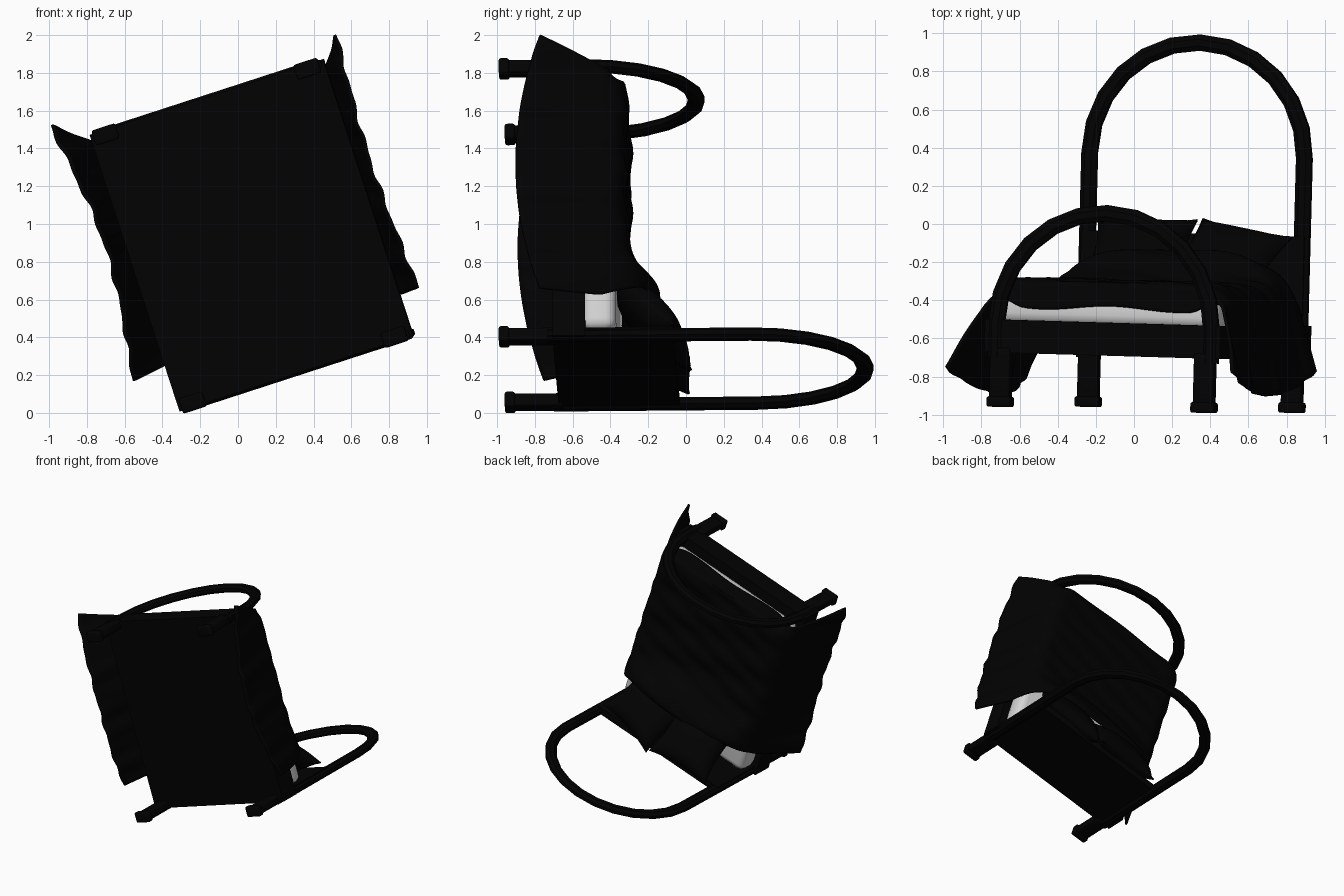
import bpy, bmesh
from math import sin, cos, pi, radians, exp
from mathutils import Matrix, Vector

cube = bpy.data.objects.get("Cube")
if cube:
    bpy.data.objects.remove(cube, do_unlink=True)

# Bed frame of reference: x across, y towards the head, z up from the feet
TURN, TILT = radians(18), 0.028
across = Vector((cos(TURN), -TILT, sin(TURN))).normalized()
to_head = Vector((sin(TURN), 0, -cos(TURN)))
up = across.cross(to_head)
POSE = Matrix((across, to_head, up)).transposed().to_4x4()
POSE.translation = (0.063, -0.965, 0.938)

HALF_W, HALF_L = 0.65, 0.77


def material(name, value):
    m = bpy.data.materials.new(name)
    m.use_nodes = True
    colour = (value, value, value, 1)
    m.diffuse_color = colour
    m.node_tree.nodes["Principled BSDF"].inputs["Base Color"].default_value = colour
    return m


FRAME = material("black frame", 0.0006)
FABRIC = material("black fabric", 0.0004)
SHEET = material("light sheet", 0.68)


def add(name, bm, mat, smooth=None, local=None):
    bmesh.ops.recalc_face_normals(bm, faces=bm.faces[:])
    mesh = bpy.data.meshes.new(name)
    bm.to_mesh(mesh)
    bm.free()
    mesh.materials.append(mat)
    ob = bpy.data.objects.new(name, mesh)
    bpy.context.collection.objects.link(ob)
    ob.matrix_world = POSE @ (local or Matrix())
    if smooth:
        bpy.ops.object.select_all(action='DESELECT')
        ob.select_set(True)
        bpy.context.view_layer.objects.active = ob
        bpy.ops.object.shade_smooth_by_angle(angle=radians(smooth))
    return ob


def box(name, lo, hi, mat, bevel=0.0):
    lo, hi = Vector(lo), Vector(hi)
    bm = bmesh.new()
    bmesh.ops.create_cube(bm, size=1)
    for v in bm.verts:
        v.co = (lo + hi) / 2 + Vector([v.co[i] * (hi - lo)[i] for i in range(3)])
    if bevel:
        bmesh.ops.bevel(bm, geom=bm.edges[:], offset=bevel, segments=3,
                        profile=0.5, affect='EDGES')
    return add(name, bm, mat, 40 if bevel else None)


def arch(name, y, spring):
    """Octagonal tube: two straight posts joined by a half circle."""
    r, sides = 0.592, 8
    path = [(r, 0.25, 0)]
    path += [(r * cos(i * pi / 12), spring + r * sin(i * pi / 12), i * pi / 12)
             for i in range(13)]
    path.append((-r, 0.25, pi))
    bm = bmesh.new()
    rings = []
    for x, z, a in path:
        ring = []
        for k in range(sides):
            b = (k + 0.5) * 2 * pi / sides
            out = 0.046 * cos(b)
            ring.append(bm.verts.new((x + out * cos(a), y + 0.034 * sin(b),
                                      z + out * sin(a))))
        rings.append(ring)
    for p, q in zip(rings, rings[1:]):
        for k in range(sides):
            n = (k + 1) % sides
            bm.faces.new((p[k], p[n], q[n], q[k]))
    bm.faces.new(rings[0])
    bm.faces.new(rings[-1])
    add(name, bm, FRAME, 30)


# Frame: base, panels, arches, legs and feet
box("bed_base", (-HALF_W, -HALF_L, 0.275), (HALF_W, HALF_L, 0.448), FRAME)
box("head_panel", (-0.615, 0.715, 0.275), (0.615, HALF_L, 0.915), FRAME)
arch("head_arch", 0.752, 1.325)
arch("foot_arch", -0.75, 0.43)
for sx, side in ((1, "left"), (-1, "right")):
    for sy, end in ((1, "head"), (-1, "foot")):
        x, y = sx * 0.562, sy * 0.746
        box(f"{end}_leg_{side}", (x - 0.055, y - 0.034, 0.03),
            (x + 0.055, y + 0.034, 0.3), FRAME, 0.01)
        box(f"{end}_foot_{side}", (x - 0.066, y - 0.042, -0.01),
            (x + 0.066, y + 0.042, 0.045), FRAME, 0.012)

# Mattress
box("mattress", (-0.61, -0.695, 0.43), (0.605, 0.712, 0.61), SHEET, 0.055)


# Pillows leaning on the head panel
def pillow(name, x, z, roll):
    bm = bmesh.new()
    bmesh.ops.create_cube(bm, size=2)
    bmesh.ops.subdivide_edges(bm, edges=bm.edges[:], cuts=11, use_grid_fill=True)
    for v in bm.verts:
        a, b, c = v.co
        puff = ((1 - a * a) * (1 - b * b)) ** 0.4 if max(abs(a), abs(b)) < 1 else 0
        v.co = (0.27 * a * (1 - 0.1 * (1 - b * b)),
                0.26 * b * (1 - 0.1 * (1 - a * a)), c * (0.006 + 0.095 * puff))
    local = (Matrix.Translation((x, 0.54, z)) @ Matrix.Rotation(radians(43), 4, 'X')
             @ Matrix.Rotation(radians(roll), 4, 'Z'))
    add(name, bm, FABRIC, 60, local)


pillow("pillow_left", 0.24, 0.78, -13)
pillow("pillow_right", -0.24, 0.80, 3)


# Blanket draped over the bed, hanging at both sides
def drape(s, q):
    """s runs across from hem to hem, q from the head edge to the foot edge."""
    flat, bend, top = 0.525, 0.125, 0.652
    a = abs(s) * (1.18 if s > 0 else 1.21)
    theta = min(max((a - flat) / bend, 0), 1.3)
    hang = max(a - flat - bend * 1.3, 0)
    corner = (2 * q - 1) ** 2
    k = min(max((a - 0.45) / 0.3, 0), 1)
    k = k * k * (3 - 2 * k)
    # along the bed, with the foot edge folding down between the posts
    along = -0.45 + q * 1.27
    fold = max(along - 0.69, 0)
    mid_v = min(along, 0.69) + 0.18 * fold
    side_v = -0.515 + q * (1.235 + 0.36 * hang) - 0.05 * hang
    if s > 0:
        side_v -= 0.03 * (1 - q) * max(1 - 2 * hang, 0)
    v = mid_v * (1 - k) + side_v * k
    hang *= 1 - 0.27 * corner
    x = min(a, flat) + bend * sin(theta)
    x += hang * ((0.19 + 0.28 * corner) if s < 0 else (0.16 + 0.14 * corner))
    z = top - bend * (1 - cos(theta)) - hang * 0.97 - fold * (1 - k)
    u = x if s > 0 else -x
    # raised part over the pillows, then wrinkles
    swell = max(1 - (a / 0.64) ** 3, 0)
    z += swell * 0.175 * exp(-((v + 0.42) / 0.17) ** 2)
    z += (1 - k) * (0.008 * sin(19 * v + 8 * u) + 0.006 * sin(37 * v - 9 * u))
    ripple = 0.005 * sin(24 * v + 3 * hang) + 0.003 * sin(41 * v + 1)
    u += k * ripple * (0.8 + hang) * (1 if s > 0 else -1)
    return u, -v, z


bm = bmesh.new()
bmesh.ops.create_grid(bm, x_segments=72, y_segments=72, size=1)
for vert in bm.verts:
    vert.co = drape(vert.co.x, (vert.co.y + 1) / 2)
blanket = add("blanket", bm, FABRIC, 60)
thick = blanket.modifiers.new("thickness", 'SOLIDIFY')
thick.thickness = 0.015
thick.offset = 0
